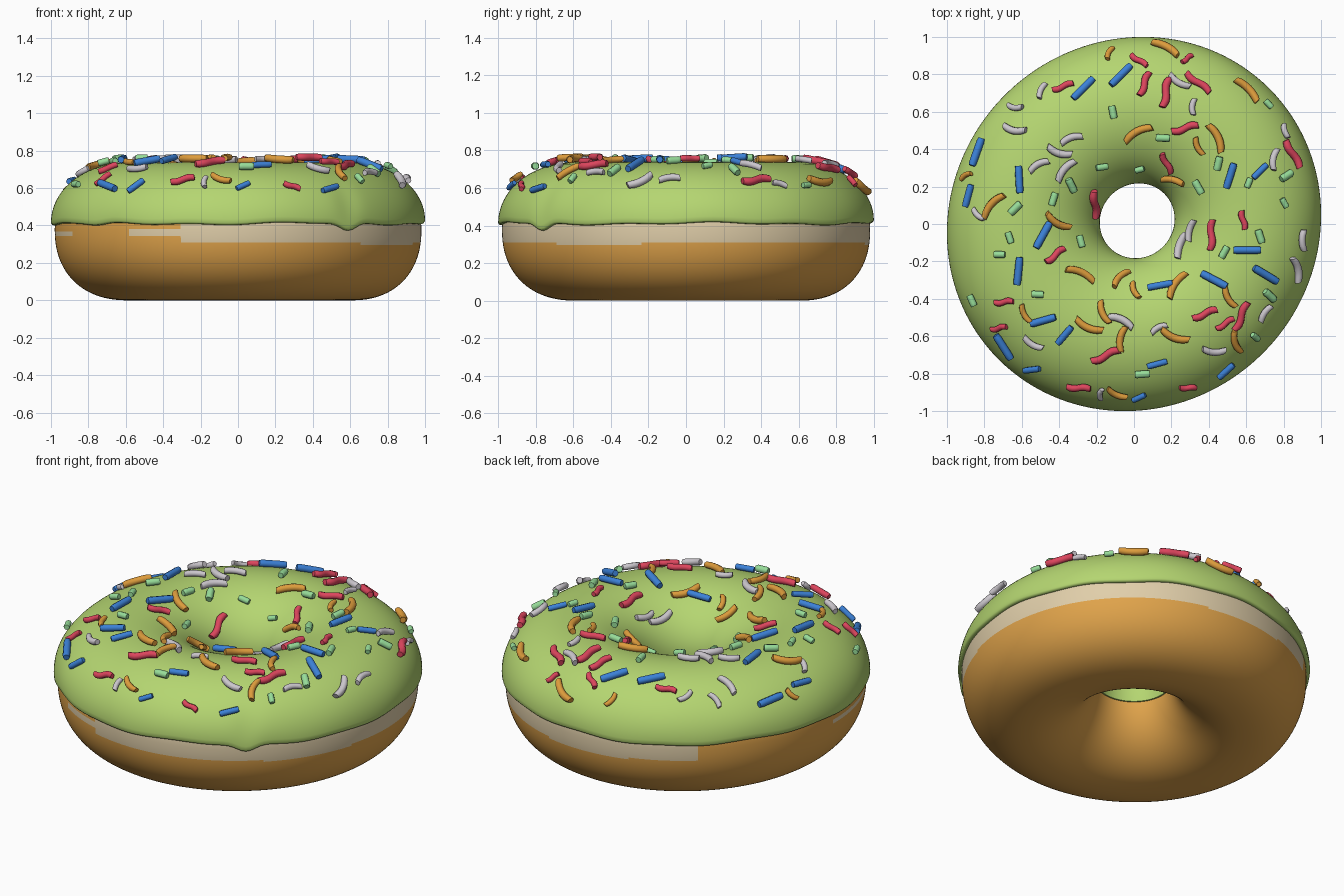
import bpy, bmesh, math, random
from mathutils import Vector

if "Cube" in bpy.data.objects:
    bpy.data.objects.remove(bpy.data.objects["Cube"])

random.seed(11)
SEG = 256
R = 0.6          # ring centre radius
SKEW = 0.024     # ring is slightly longer along one diagonal


def material(name, r, g, b):
    m = bpy.data.materials.new(name)
    m.diffuse_color = (r, g, b, 1)
    m.use_nodes = True
    m.node_tree.nodes["Principled BSDF"].inputs["Base Color"].default_value = m.diffuse_color
    return m


DOUGH = material("golden_dough", 0.75, 0.37, 0.07)
PALE = material("pale_dough", 0.75, 0.62, 0.40)
GREEN = material("green_icing", 0.46, 0.67, 0.165)


def finish(bm, name, mats, angle=60):
    bmesh.ops.recalc_face_normals(bm, faces=bm.faces)
    me = bpy.data.meshes.new(name)
    bm.to_mesh(me)
    bm.free()
    ob = bpy.data.objects.new(name, me)
    bpy.context.collection.objects.link(ob)
    for m in mats:
        me.materials.append(m)
    bpy.ops.object.select_all(action='DESELECT')
    ob.select_set(True)
    bpy.context.view_layer.objects.active = ob
    bpy.ops.object.shade_smooth_by_angle(angle=math.radians(angle))
    return ob


def place(r, phi, z):
    """Ring coordinates to space; the hole sits slightly off centre."""
    off = 0.017 * max(0, min(1, (1 - r) / 0.8))
    x, y = r * math.cos(phi), r * math.sin(phi)
    return Vector((x + SKEW * y + off, y + SKEW * x + off, z))


def ring_surface(profile):
    """Closed profile(phi) swept around the ring."""
    bm = bmesh.new()
    rows = []
    for i in range(SEG):
        phi = math.tau * i / SEG
        rows.append([bm.verts.new(place(r, phi, z)) for r, z in profile(phi)])
    n = len(rows[0])
    for i in range(SEG):
        a, b = rows[i], rows[(i + 1) % SEG]
        for j in range(n):
            k = (j + 1) % n
            bm.faces.new((a[j], b[j], b[k], a[k]))
    return bm


# Dough: round ring, flatter on top and fuller at the lower outside
def dough_profile(phi):
    pts = []
    for j in range(200):
        t = math.tau * j / 200
        c, s = math.cos(t), math.sin(t)
        h = 0.33 if s > 0 else 0.38
        if c > 0 and s < 0:
            k = (c ** 2.25 + (-s) ** 2.25) ** (-1 / 2.25)
            c, s = c * k, s * k
        pts.append((R - 0.003 + 0.383 * c, 0.38 + h * s))
    return pts


bm = ring_surface(dough_profile)
# Pale band under the icing, broken up on the left side
for f in bm.faces:
    c = f.calc_center_median()
    deg = math.degrees(math.atan2(c.y, c.x)) % 360
    low, high = 9, 9
    if deg > 252 or deg < 129:
        low, high = 0.307 + 0.007 * math.sin(math.radians(deg * 3)), 0.5
    elif deg > 235:
        low, high = 0.34, 0.385
    elif 182 < deg < 207:
        low, high = 0.34, 0.372
    if c.xy.length > 0.9 and low < c.z < high:
        f.material_index = 1
finish(bm, "dough", [DOUGH, PALE])


# Icing: half-ellipse cap with a wavy lower lip and one drip
def lip(phi):
    deg = math.degrees(phi)
    z = 0.005 * math.sin(5 * phi + 1) + 0.004 * math.sin(13 * phi)
    z -= 0.042 * math.exp(-((deg - 308) / 4) ** 2)
    return z - 0.014 * math.exp(-((deg - 222) / 6) ** 2)


def icing_profile(phi):
    d = lip(phi)
    pts = [(0.95, 0.417 + d), (0.982, 0.409 + d), (0.994, 0.411 + d)]
    for j in range(49):
        s = math.pi * j / 48
        pts.append((R + 0.4 * math.cos(s),
                    0.42 + 0.317 * math.sin(s) + d * max(0, math.cos(s)) ** 8))
    return pts + [(0.203, 0.37), (0.209, 0.33), (0.23, 0.33), (0.26, 0.45),
                  (R, 0.69), (0.93, 0.45)]


finish(ring_surface(icing_profile), "icing", [GREEN])


# Sprinkles: small bent rods lying on the icing
def sprinkle(bm, r, phi, turn, length, radius, bend, lift=0.8):
    c = (r - R) / 0.4
    s = math.sqrt(1 - c * c)
    n = Vector((math.cos(phi) * c / 0.4, math.sin(phi) * c / 0.4, s / 0.317)).normalized()
    p = place(r, phi, 0.42 + 0.317 * s)
    t = Vector((math.cos(turn), math.sin(turn), 0))
    t = (t - n * t.dot(n)).normalized()
    side = n.cross(t)
    steps, sides, rings = 8, 8, []
    for i in range(steps + 1):
        u = i / steps * 2 - 1
        sway = {"straight": 0, "arc": 0.13 * (0.5 - u * u),
                "wave": 0.06 * math.sin(u * math.pi)}[bend] * length
        q = p + t * u * length / 2 + side * sway + n * radius * lift
        rad = radius * (0.85 if i in (0, steps) else 1)
        rings.append([bm.verts.new(q + rad * (side * math.cos(k * math.tau / sides)
                      + n * math.sin(k * math.tau / sides))) for k in range(sides)])
    for a, b in zip(rings, rings[1:]):
        for k in range(sides):
            m = (k + 1) % sides
            bm.faces.new((a[k], a[m], b[m], b[k]))
    bm.faces.new(rings[0])
    bm.faces.new(rings[-1])


# A few main sprinkles per colour as x, y, turn
MAIN = {
    "blue": [(-.27, .72, 48), (-.07, .79, 50), (-.83, .38, 78), (-.49, -.06, 60),
             (.43, -.30, -28), (.70, -.27, -30), (-.69, -.65, -70)],
    "red": [(.17, .70, 75), (.34, .75, -45), (.84, .37, -60), (-.22, .11, -60),
            (.42, -.06, 85), (-.15, -.70, 22), (.57, -.49, 65)],
    "orange": [(.17, .93, -50), (.60, .71, -50), (.02, .49, 30), (.44, .46, -65),
               (.23, -.33, 60), (-.29, -.27, -20), (-.75, .10, 45)],
    "grey": [(-.37, .29, 50), (-.07, -.52, -25), (.26, -.12, 80), (.86, -.24, -60)],
    "mint": [(-.34, .21, -60), (.35, .20, -60), (.72, -.38, -40)],
}
# Colour, shape, length and total count; the rest are scattered at random
KINDS = [
    ("blue", (0.045, 0.22, 0.68), "straight", 0.155, 20),
    ("red", (0.72, 0.06, 0.11), "wave", 0.165, 21),
    ("orange", (0.72, 0.33, 0.045), "arc", 0.165, 22),
    ("grey", (0.60, 0.57, 0.61), "arc", 0.145, 22),
    ("mint", (0.31, 0.72, 0.32), "straight", 0.08, 23),
]
taken = [Vector(s[:2]) for spots in MAIN.values() for s in spots]
for name, rgb, bend, length, count in KINDS:
    bm = bmesh.new()
    for x, y, deg in MAIN[name]:
        x, y = x - SKEW * y, y - SKEW * x
        r = math.hypot(x, y)
        off = 0.017 * max(0, min(1, (1 - r) / 0.8))
        x, y = x - off, y - off
        r = max(0.21, min(0.96, math.hypot(x, y)))
        sprinkle(bm, r, math.atan2(y, x), math.radians(deg), length, 0.021, bend)
    made = len(MAIN[name])
    for _ in range(3000):
        if made == count:
            break
        r = math.sqrt(random.uniform(0.27 ** 2, 0.94 ** 2))
        phi = random.uniform(0, math.tau)
        q = place(r, phi, 0).xy
        if any((q - o).length < 0.085 for o in taken):
            continue
        taken.append(q)
        k = random.uniform(0.6, 1) * (0.8 if r > 0.88 else 1)
        sprinkle(bm, r, phi, random.uniform(0, math.pi), length * k, 0.009 + 0.012 * k,
                 bend, random.uniform(0.7, 1.5))
        made += 1
    finish(bm, name + "_sprinkles", [material(name + "_candy", *rgb)], 50)
